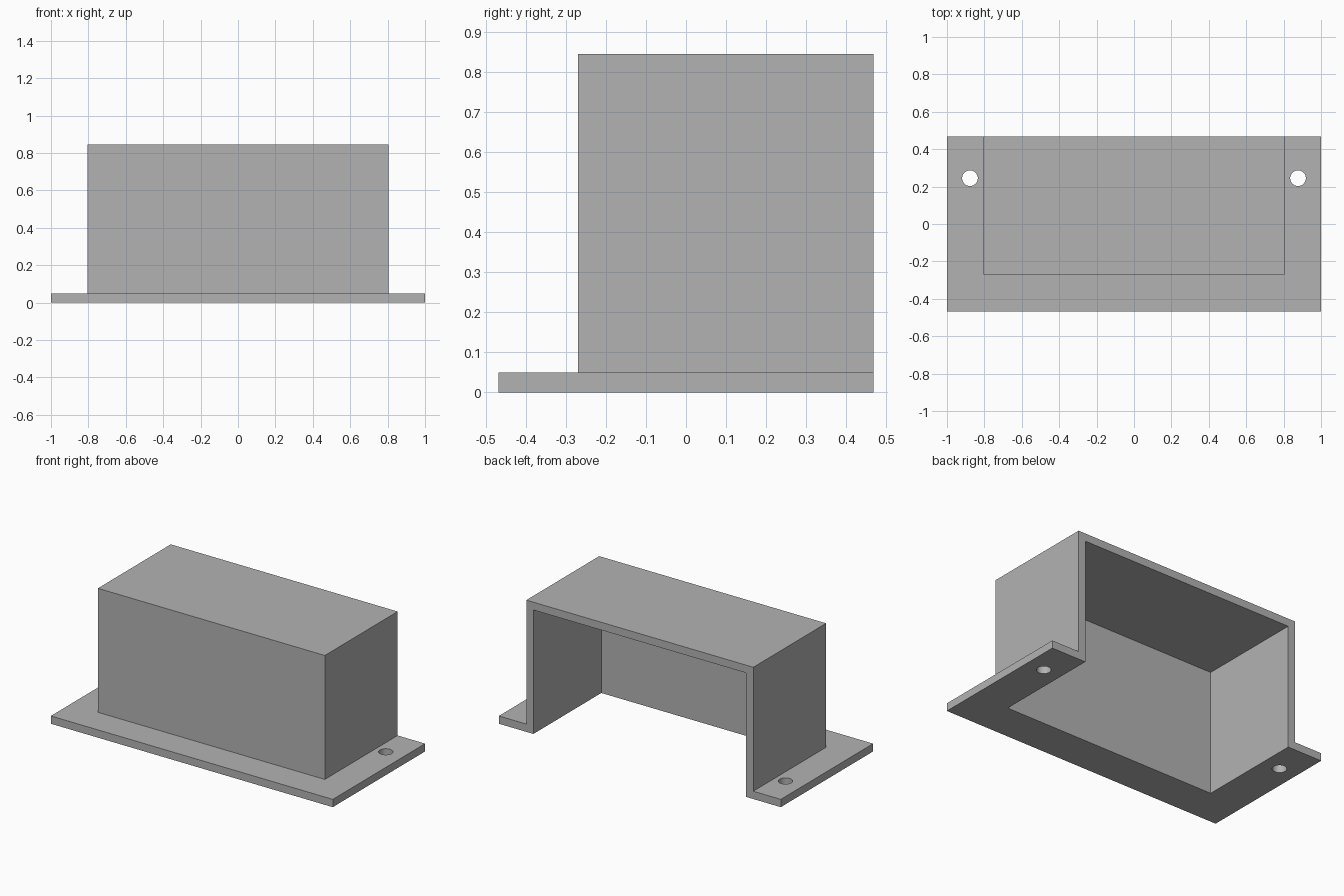
import bpy

old = bpy.data.objects.get("Cube")
if old:
    bpy.data.objects.remove(old, do_unlink=True)

BACK = 0.468
WALL = 0.05
HALF_W, FRONT, TOP = 0.805, -0.27, 0.845

grey = bpy.data.materials.new("plain grey")
grey.use_nodes = True
colour = (0.45, 0.45, 0.45, 1)
grey.diffuse_color = colour
grey.node_tree.nodes["Principled BSDF"].inputs["Base Color"].default_value = colour


def box(name, low, high):
    """Axis-aligned box between two corners."""
    bpy.ops.mesh.primitive_cube_add(
        size=1, location=[(a + b) / 2 for a, b in zip(low, high)])
    ob = bpy.context.object
    ob.name = name
    ob.scale = [b - a for a, b in zip(low, high)]
    bpy.ops.object.transform_apply(location=True, rotation=False, scale=True)
    ob.data.materials.append(grey)
    return ob


def combine(target, other, operation):
    """Apply a boolean to the target and discard the other object."""
    other.hide_render = True
    bpy.context.view_layer.objects.active = target
    mod = target.modifiers.new(operation.lower(), "BOOLEAN")
    mod.operation = operation
    mod.solver = "EXACT"
    mod.object = other
    bpy.ops.object.modifier_apply(modifier=mod.name)
    bpy.data.objects.remove(other, do_unlink=True)


# Mounting flange and the cover standing on it
cover = box("bracket_cover", (-HALF_W, FRONT, 0), (HALF_W, BACK, TOP))
flange = box("flange", (-1, -BACK, 0), (1, BACK, WALL))
combine(cover, flange, "UNION")

# Hollow interior, open at the back and below
cavity = box("cavity", (WALL - HALF_W, FRONT + WALL, -0.2),
             (HALF_W - WALL, BACK + 0.2, TOP - WALL))
combine(cover, cavity, "DIFFERENCE")

# Screw hole in each side flange
for side in (-1, 1):
    bpy.ops.mesh.primitive_cylinder_add(
        vertices=40, radius=0.042, depth=0.3, location=(side * 0.877, 0.245, 0))
    hole = bpy.context.object
    hole.data.materials.append(grey)
    combine(cover, hole, "DIFFERENCE")

# Smooth hole walls, crisp edges elsewhere
bpy.ops.object.select_all(action="DESELECT")
cover.select_set(True)
bpy.context.view_layer.objects.active = cover
bpy.ops.object.shade_smooth_by_angle()
